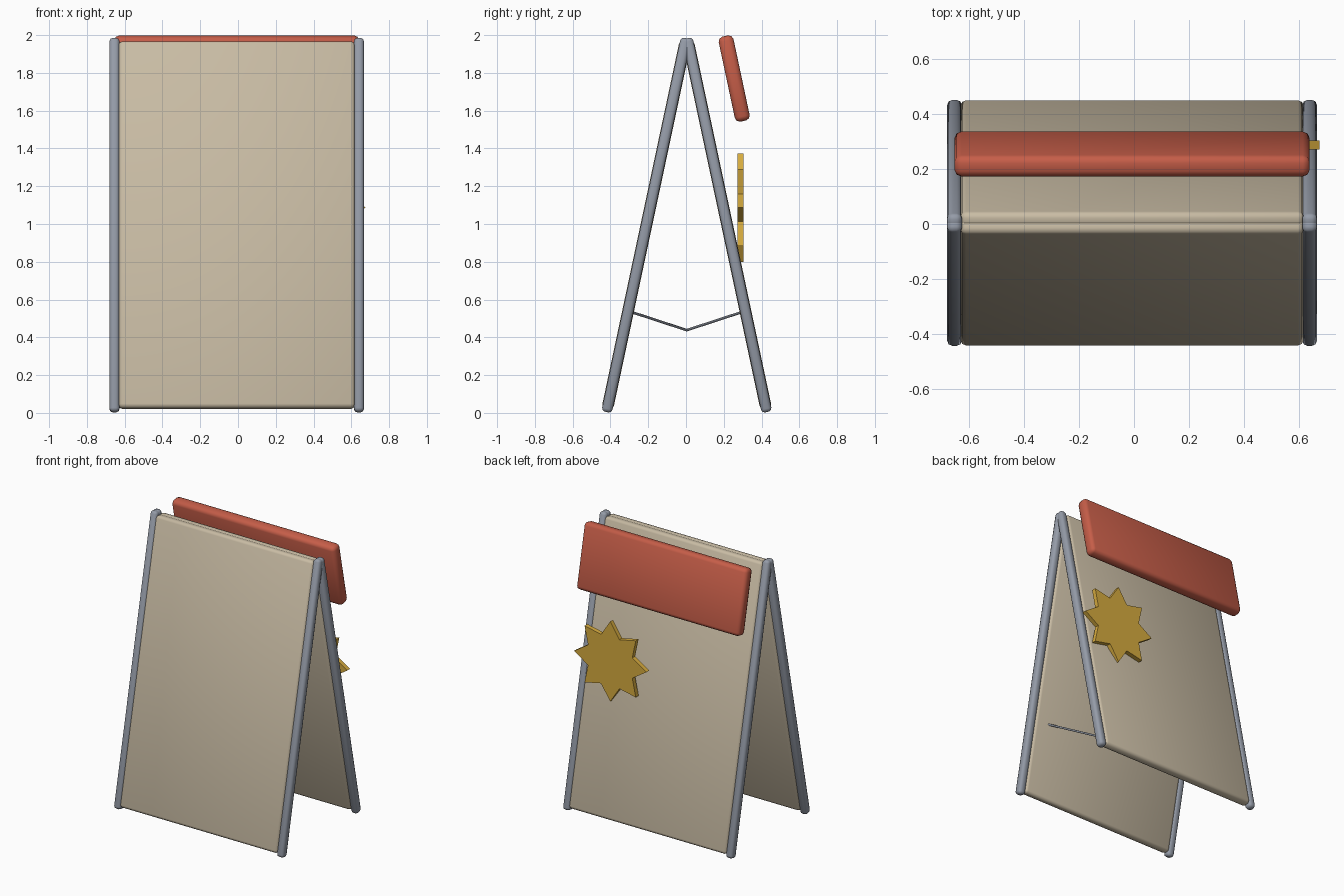
import bpy, bmesh, math
from mathutils import Vector

cube = bpy.data.objects.get("Cube")
if cube:
    bpy.data.objects.remove(cube, do_unlink=True)


def material(name, rgb):
    m = bpy.data.materials.new(name)
    m.use_nodes = True
    m.diffuse_color = (*rgb, 1)
    bsdf = next(n for n in m.node_tree.nodes if n.type == 'BSDF_PRINCIPLED')
    bsdf.inputs["Base Color"].default_value = (*rgb, 1)
    return m


TAN = material("tan board", (0.58, 0.50, 0.37))
STEEL = material("grey metal", (0.30, 0.33, 0.39))
RED = material("brick red", (0.56, 0.11, 0.065))
GOLD = material("gold", (0.68, 0.41, 0.05))

TILT = math.radians(12)
CX, CY = -0.007, 0.004      # centre of the folding frame
HINGE_Z = 2.0


def finish(name, bm, mat, smooth=True):
    me = bpy.data.meshes.new(name)
    bmesh.ops.recalc_face_normals(bm, faces=bm.faces)
    bm.to_mesh(me)
    bm.free()
    me.materials.append(mat)
    ob = bpy.data.objects.new(name, me)
    bpy.context.collection.objects.link(ob)
    if smooth:
        bpy.ops.object.select_all(action='DESELECT')
        ob.select_set(True)
        bpy.context.view_layer.objects.active = ob
        bpy.ops.object.shade_smooth_by_angle(angle=math.radians(50))
    return ob


def rounded_box(name, size, loc, tilt, bevel, mat):
    bm = bmesh.new()
    bmesh.ops.create_cube(bm, size=1)
    bmesh.ops.scale(bm, vec=size, verts=bm.verts)
    bmesh.ops.bevel(bm, geom=bm.edges[:], offset=bevel, segments=2,
                    profile=0.5, affect='EDGES')
    ob = finish(name, bm, mat)
    ob.location = loc
    ob.rotation_euler.x = tilt
    return ob


# Two leaning halves: a board between two legs
for side, s in (("front", -1), ("back", 1)):
    z = 0.994
    y = CY + s * math.tan(TILT) * (HINGE_Z - z)
    rounded_box(side + "_board", (1.25, 0.062, 1.985), (CX, y, z),
                s * TILT, 0.02, TAN)
    for hand, h in (("left", 1), ("right", -1)):
        rounded_box(f"{side}_{hand}_leg", (0.053, 0.056, 2.023),
                    (CX + h * 0.647, y, z), s * TILT, 0.018, STEEL)

# Header sign behind the back board
rounded_box("header_sign", (1.294, 0.08, 0.46), (CX, 0.255, 1.77),
            TILT, 0.025, RED)

# Star badge: eight points, extruded along y
bm = bmesh.new()
ring = []
for i in range(16):
    r = 0.19 if i % 2 else 0.287
    a = i * math.pi / 8
    ring.append(bm.verts.new((r * math.cos(a), -0.016, r * math.sin(a))))
face = bm.faces.new(ring)
out = bmesh.ops.extrude_face_region(bm, geom=[face])
bmesh.ops.translate(bm, vec=(0, 0.032, 0),
                    verts=[v for v in out["geom"] if isinstance(v, bmesh.types.BMVert)])
star = finish("star_badge", bm, GOLD, smooth=False)
star.location = (0.389, 0.288, 1.087)

# Sagging brace running diagonally between the boards
middle = Vector((CX, CY, 0.438))
for side, s in (("front", -1), ("back", 1)):
    end = Vector((CX - s * 0.52, CY + s * 0.287, 0.532))
    axis = end - middle
    bm = bmesh.new()
    bmesh.ops.create_cone(bm, cap_ends=True, segments=8, radius1=0.007,
                          radius2=0.007, depth=axis.length)
    rod = finish(side + "_brace", bm, STEEL)
    rod.location = (middle + end) / 2
    rod.rotation_euler = axis.to_track_quat('Z', 'Y').to_euler()
